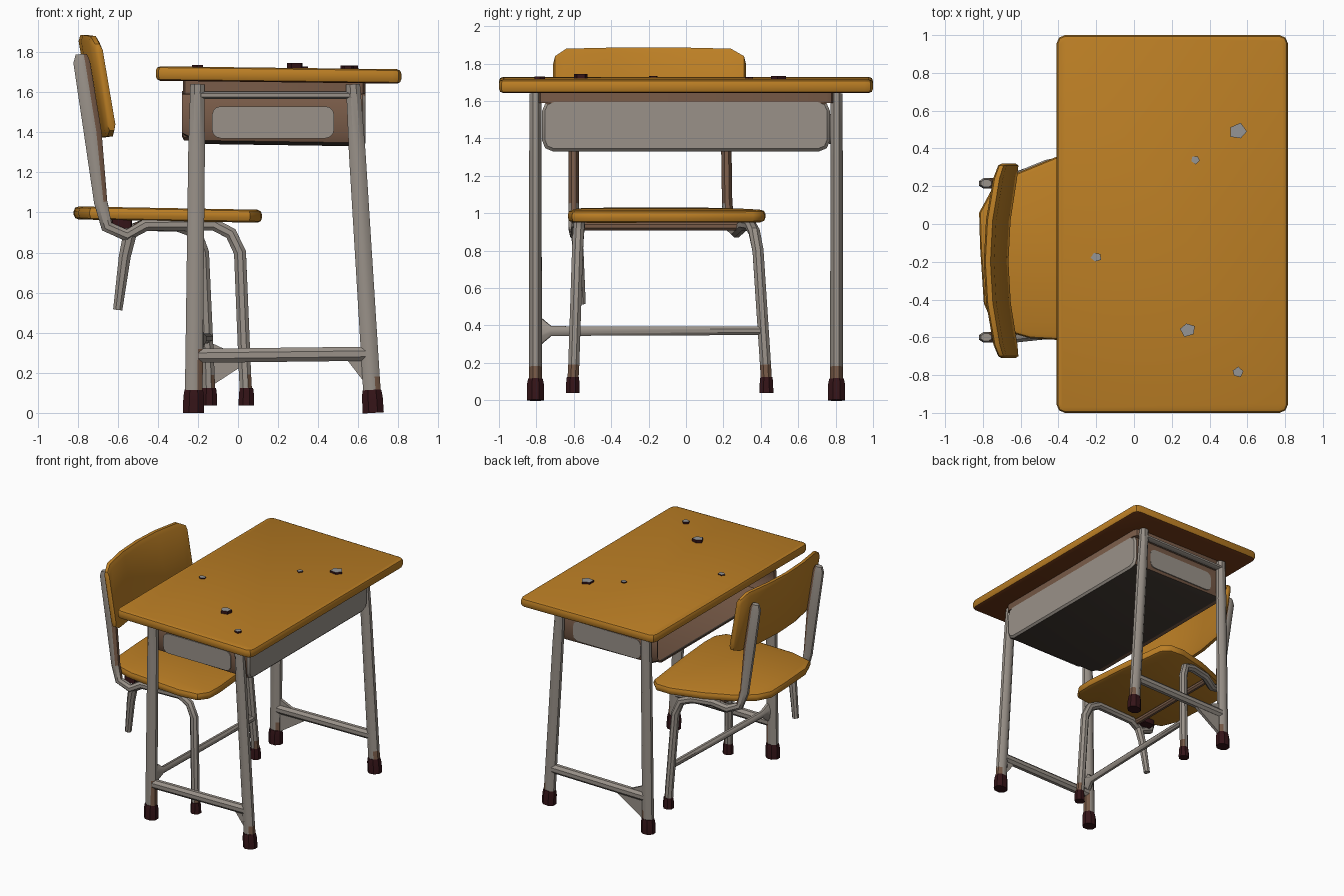
import bpy, bmesh, math
from mathutils import Vector, Matrix

if "Cube" in bpy.data.objects:
    bpy.data.objects.remove(bpy.data.objects["Cube"])


def mat(name, *rgb):
    m = bpy.data.materials.new(name)
    m.diffuse_color = (*rgb, 1)
    m.use_nodes = True
    m.node_tree.nodes["Principled BSDF"].inputs["Base Color"].default_value = m.diffuse_color
    return m


YELLOW = mat("worn yellow wood", 0.50, 0.21, 0.018)
GREY = mat("grey painted metal", 0.32, 0.285, 0.25)
BROWN = mat("bare brown metal", 0.19, 0.105, 0.065)
RUST = mat("rusty underside", 0.17, 0.042, 0.009)
MAROON = mat("dark maroon rubber", 0.035, 0.007, 0.009)
DARK = mat("dark tray bottom", 0.055, 0.042, 0.033)
CHIP = mat("pale grey debris", 0.30, 0.30, 0.30)


def finish(name, bm, mats, rule=None):
    """Turn bmesh into an object; rule(centre, normal) picks the material."""
    bmesh.ops.recalc_face_normals(bm, faces=bm.faces)
    bm.normal_update()
    for f in bm.faces:
        f.smooth = True
        if rule:
            f.material_index = rule(f.calc_center_median(), f.normal)
    me = bpy.data.meshes.new(name)
    bm.to_mesh(me)
    bm.free()
    for m in mats:
        me.materials.append(m)
    ob = bpy.data.objects.new(name, me)
    bpy.context.collection.objects.link(ob)
    bpy.ops.object.select_all(action='DESELECT')
    ob.select_set(True)
    bpy.context.view_layer.objects.active = ob
    bpy.ops.object.shade_smooth_by_angle(angle=math.radians(40))
    return ob


def loft(name, rings, mats, rule=None):
    bm = bmesh.new()
    vs = [[bm.verts.new(p) for p in ring] for ring in rings]
    n = len(vs[0])
    for a, b in zip(vs, vs[1:]):
        for i in range(n):
            bm.faces.new((a[i], a[(i + 1) % n], b[(i + 1) % n], b[i]))
    bm.faces.new(vs[0])
    bm.faces.new(vs[-1])
    return finish(name, bm, mats, rule)


def tube(name, pts, radii, mats, rule=None, ref=(0, 1, 0), sides=8):
    """Sweep an ellipse along pts; radii holds (across, along ref) pairs."""
    pts = [Vector(p) for p in pts]
    if isinstance(radii, tuple):
        radii = [radii] * len(pts)
    rings = []
    for i, p in enumerate(pts):
        a, b = pts[max(i - 1, 0)], pts[min(i + 1, len(pts) - 1)]
        t = (p - a).normalized() + (b - p).normalized()
        t.normalize()
        v = Vector(ref)
        v = (v - t * v.dot(t)).normalized()
        u = t.cross(v)
        ring = []
        for k in range(sides):
            w = 2 * math.pi * (k + 0.5) / sides
            ring.append(p + u * math.cos(w) * radii[i][0] + v * math.sin(w) * radii[i][1])
        rings.append(ring)
    return loft(name, rings, mats, rule)


def slab(name, outline, z0, z1, bevel, mats, rule=None, matrix=None):
    """Extruded outline with rounded rims."""
    bm = bmesh.new()
    face = bm.faces.new([bm.verts.new((x, y, z0)) for x, y in outline])
    top = bmesh.ops.extrude_face_region(bm, geom=[face])
    bmesh.ops.translate(bm, vec=(0, 0, z1 - z0),
                        verts=[g for g in top['geom'] if isinstance(g, bmesh.types.BMVert)])
    if bevel:
        rim = [e for e in bm.edges if abs(e.verts[0].co.z - e.verts[1].co.z) < 1e-5]
        bmesh.ops.bevel(bm, geom=rim, offset=bevel, segments=2, affect='EDGES', profile=0.5)
    if matrix:
        bm.transform(matrix)
    return finish(name, bm, mats, rule)


def round_rect(a0, a1, b0, b1, r, n=3):
    pts = []
    for cx, cy, s in ((a1 - r, b1 - r, 0), (a0 + r, b1 - r, 90), (a0 + r, b0 + r, 180), (a1 - r, b0 + r, 270)):
        for k in range(n):
            w = math.radians(s + 90 * k / (n - 1))
            pts.append((cx + r * math.cos(w), cy + r * math.sin(w)))
    return pts


def shear(k, x0):
    """Tilt along x: z += k * (x - x0)."""
    m = Matrix.Identity(4)
    m[2][0], m[2][3] = k, -k * x0
    return m


# Tabletop, slightly sloping, rust underneath
slab("desk_top", round_rect(-0.41, 0.815, -1, 1, 0.045), 1.65, 1.722, 0.022, [YELLOW, RUST],
     lambda c, n: int(n.z < -0.8), shear(-0.012, 0.2))

# Tray under the top, open towards the chair
def section(x, y, z0, z1, r):
    return [(x, a, b) for a, b in round_rect(-y, y, z0, z1, r)]

loft("desk_tray", [section(0.60, 0.75, 1.36, 1.59, 0.05), section(-0.27, 0.75, 1.36, 1.59, 0.05),
                   section(-0.28, 0.77, 1.38, 1.605, 0.06), section(-0.20, 0.77, 1.342, 1.605, 0.06),
                   section(0.62, 0.77, 1.33, 1.605, 0.06), section(0.635, 0.755, 1.345, 1.595, 0.05)],
     [BROWN, GREY, DARK],
     lambda c, n: 1 if n.x > 0.6 and c.x > 0.61 else 2 if n.z < -0.7 and c.z < 1.37 else 0)
slab("tray_rim", round_rect(-0.275, 0.635, -0.79, 0.79, 0.04), 1.59, 1.655, 0, [BROWN])

for s, side in ((-1, "front"), (1, "back")):
    # Grey panel set on each tray end
    slab(side + "_tray_panel", round_rect(-0.13, 0.48, 1.37, 1.53, 0.045, 4), 0, 0.008, 0, [GREY], None,
         Matrix.Translation((0, s * 0.773, 0)) @ Matrix.Rotation(math.pi / 2, 4, 'X'))
    y = s * 0.805
    # Desk legs with rubber feet and worn patches
    for xt, xb, end in ((-0.203, -0.222, "left"), (0.575, 0.675, "right")):
        def at(z):
            return (xb + (xt - xb) * z / 1.62, y, z)
        worn = 0.32 if s < 0 and end == "left" else 0.18
        tube(f"{side}_{end}_desk_leg", [at(0.05), at(worn), at(1.3), at(1.64)],
             [(0.048, 0.038), (0.047, 0.037), (0.045, 0.036), (0.038, 0.034)], [GREY, BROWN],
             lambda c, n, w=worn: int(c.z < w and n.x > 0.3))
        tube(f"{side}_{end}_desk_foot", [at(0), at(0.08), at(0.115)],
             [(0.057, 0.05), (0.056, 0.05), (0.05, 0.042)], [MAROON], sides=8)
    # Upper and lower rails between the legs
    tube(side + "_upper_rail", [(-0.2, y, 1.585), (0.575, y, 1.585)], (0.02, 0.03), [GREY])
    tube(side + "_lower_rail", [(-0.2, y, 0.285), (0.64, y, 0.295)], (0.038, 0.035), [GREY])
    # Torn gusset where the rail meets a leg
    tri = [(0.54, 0.27), (0.655, 0.12), (0.645, 0.36)] if s < 0 else [(-0.2, 0.09), (0.06, 0.26), (-0.2, 0.38)]
    slab(side + "_rail_gusset", tri, -0.012, 0.012, 0, [GREY], None,
         Matrix.Translation((0, y, 0)) @ Matrix.Rotation(math.pi / 2, 4, 'X'))

# Long low bar from the desk leg to the chair leg
tube("low_cross_bar", [(-0.2, -0.79, 0.37), (-0.18, -0.72, 0.37), (-0.15, 0.41, 0.372)],
     [(0.03, 0.09), (0.025, 0.028), (0.025, 0.025)], [GREY], ref=(0, 0, 1))

# Chair seat, tapering to the back
seat = [(-0.82, 0.06), (-0.815, -0.12), (-0.795, -0.42), (-0.74, -0.55), (-0.55, -0.605), (-0.1, -0.632),
        (0.06, -0.61), (0.115, -0.53), (0.12, -0.4), (0.09, -0.05), (0.04, 0.36), (-0.02, 0.42),
        (-0.15, 0.425), (-0.4, 0.36), (-0.62, 0.27), (-0.76, 0.17)]
slab("chair_seat", seat, 0.957, 1.022, 0.024, [YELLOW], None, shear(-0.018, -0.35))

# Curved backrest lofted along y
rings = []
for y, zb, zt, h in ((-0.71, 1.45, 1.80, 0.012), (-0.70, 1.41, 1.84, 0.022), (-0.64, 1.38, 1.88, 0.026),
                     (-0.42, 1.375, 1.885, 0.027), (-0.2, 1.375, 1.885, 0.027), (0.02, 1.375, 1.885, 0.027),
                     (0.24, 1.38, 1.88, 0.026), (0.31, 1.41, 1.84, 0.022), (0.32, 1.45, 1.80, 0.012)):
    bow = -0.73 + 0.065 * ((y + 0.195) / 0.51) ** 2
    rings.append([(bow - 0.17 * (z - 1.63) + dx * h, y, z) for dx, z in
                  ((-0.5, zb), (0.5, zb), (1, zb + 0.03), (1, zt - 0.03), (0.5, zt), (-0.5, zt),
                   (-1, zt - 0.03), (-1, zb + 0.03))])
loft("chair_backrest", rings, [YELLOW])


# Chair frame: upright, seat rail and front leg in one bent tube per side
def frame_rule(c, n):
    return int((n.x > 0.4 and c.z > 1.0) or 0.1 < c.z < 0.2 and n.x > 0.3)

wide = [(0.03, 0.022), (0.045, 0.03), (0.048, 0.03), (0.036, 0.03)] + [(0.033, 0.032)] * 8
tube("front_chair_frame",
     [(-0.782, -0.6, 1.79), (-0.78, -0.6, 1.75), (-0.725, -0.6, 1.4), (-0.685, -0.6, 1.05), (-0.655, -0.6, 0.93),
      (-0.555, -0.59, 0.885), (-0.46, -0.58, 0.938), (-0.12, -0.57, 0.94), (-0.035, -0.575, 0.895),
      (0.01, -0.58, 0.8), (0.035, -0.6, 0.19), (0.04, -0.605, 0.1)], wide, [GREY, BROWN], frame_rule)
tube("back_chair_frame",
     [(-0.782, 0.215, 1.79), (-0.78, 0.215, 1.75), (-0.725, 0.215, 1.4), (-0.685, 0.22, 1.05),
      (-0.65, 0.235, 0.93), (-0.56, 0.27, 0.9), (-0.46, 0.31, 0.938), (-0.3, 0.345, 0.935),
      (-0.21, 0.365, 0.9), (-0.175, 0.385, 0.8), (-0.147, 0.425, 0.19), (-0.145, 0.43, 0.1)],
     wide, [GREY, BROWN], frame_rule)
for name, x, y in (("front", 0.042, -0.605), ("back", -0.143, 0.43)):
    tube(name + "_chair_foot", [(x, y, 0.038), (x, y, 0.09), (x, y, 0.125)],
         [(0.042, 0.04), (0.041, 0.039), (0.036, 0.035)], [MAROON])

# Snapped rear leg stub and the tubes below the seat
tube("rear_leg_stub", [(-0.54, -0.585, 0.89), (-0.565, -0.575, 0.78), (-0.6, -0.56, 0.515)],
     [(0.036, 0.032), (0.032, 0.03), (0.025, 0.026)], [GREY])
tube("seat_cross_tube", [(-0.5, -0.58, 0.93), (-0.5, 0.29, 0.93)], (0.024, 0.024), [BROWN], ref=(0, 0, 1))
slab("seat_bracket", round_rect(-0.63, -0.53, -0.58, -0.5, 0.015), 0.92, 0.965, 0, [MAROON])

# Loose chips lying on the tabletop
for i, (x, y, r, h) in enumerate(((0.55, 0.49, 0.048, 0.016), (0.325, 0.34, 0.024, 0.008), (-0.2, -0.175, 0.03, 0.008),
                                  (0.285, -0.56, 0.042, 0.024), (0.55, -0.785, 0.03, 0.014))):
    z = 1.722 - 0.012 * (x - 0.2)
    pts = [(x + r * math.cos(1.26 * k + i), y + r * (0.8 + 0.2 * (k % 2)) * math.sin(1.26 * k + i)) for k in range(5)]
    slab(f"table_chip_{i + 1}", pts, z - 0.004, z + h, 0, [CHIP, MAROON], lambda c, n: int(n.z < 0.5))
